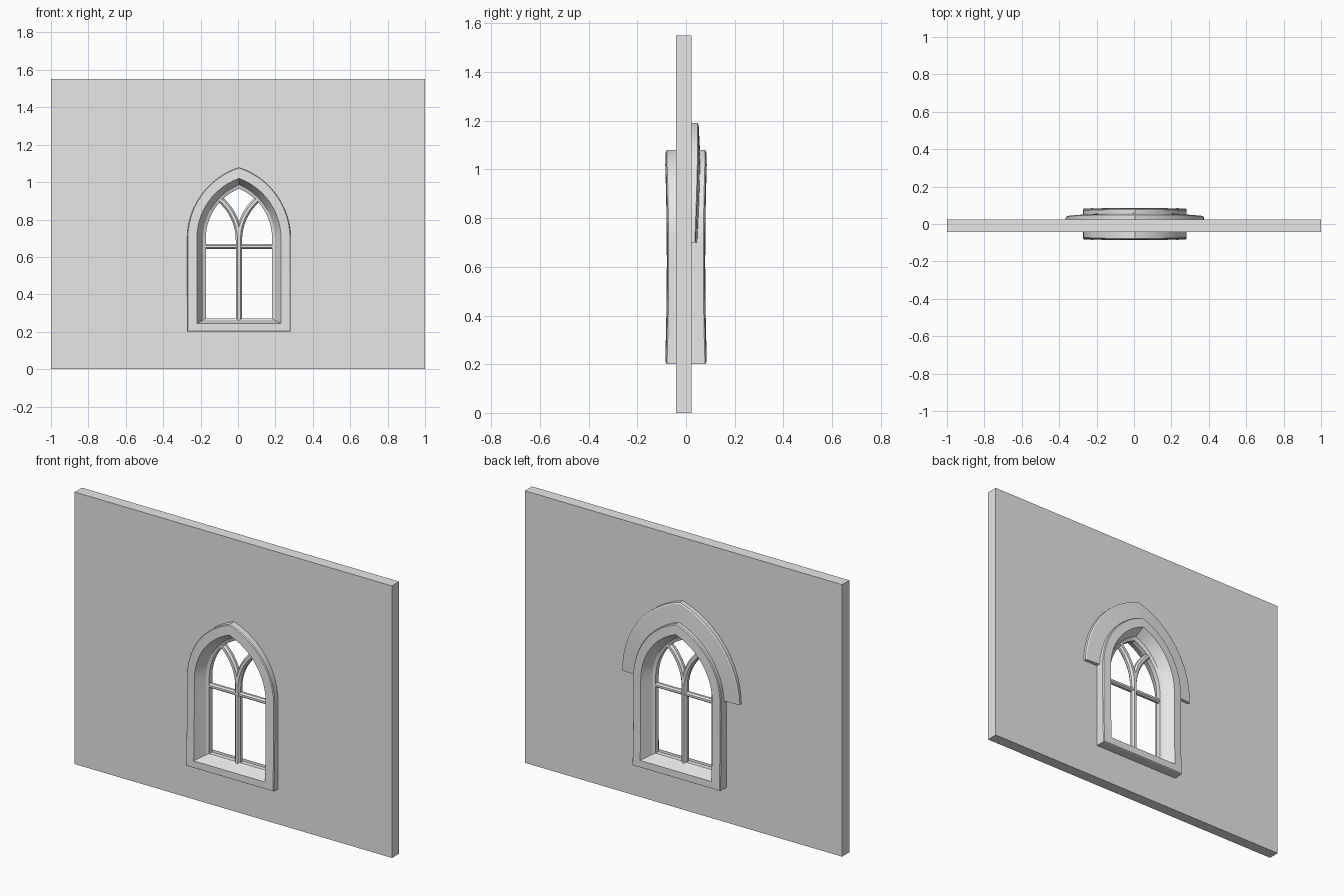
import bpy, bmesh, math
from mathutils import Vector

if "Cube" in bpy.data.objects:
    bpy.data.objects.remove(bpy.data.objects["Cube"], do_unlink=True)

CX = 0.005        # window centre line
SPRING = 0.70     # height where the arches begin
WALL_FRONT, WALL_BACK = -0.042, 0.023

stone = bpy.data.materials.new("grey_stone")
stone.use_nodes = True
stone.diffuse_color = (0.8, 0.8, 0.8, 1)
stone.node_tree.nodes["Principled BSDF"].inputs["Base Color"].default_value = (0.8, 0.8, 0.8, 1)


def finish(name, bm, smooth=True):
    bmesh.ops.recalc_face_normals(bm, faces=bm.faces)
    mesh = bpy.data.meshes.new(name)
    bm.to_mesh(mesh)
    bm.free()
    mesh.materials.append(stone)
    obj = bpy.data.objects.new(name, mesh)
    bpy.context.collection.objects.link(obj)
    if smooth:
        bpy.ops.object.select_all(action='DESELECT')
        obj.select_set(True)
        bpy.context.view_layer.objects.active = obj
        bpy.ops.object.shade_smooth_by_angle(angle=math.radians(28))
    return obj


def arch(half, top, bottom=None, steps=12, side=6):
    """Pointed arch outline in x, z, from lower left over the apex to lower right."""
    rise = top - SPRING
    radius = (half * half + rise * rise) / (2 * half)
    end = math.atan2(rise, radius - half)
    left = []
    if bottom is not None:
        left = [(-half, bottom + (SPRING - bottom) * i / side) for i in range(side)]
    for i in range(steps + 1):
        a = end * i / steps
        left.append((radius - half - radius * math.cos(a), SPRING + radius * math.sin(a)))
    left[-1] = (0, top)
    return left + [(-x, z) for x, z in reversed(left[:-1])]


def loft(name, rings, close_path, close_section):
    """Skin rings of equal length; each ring is a list of 3D points."""
    bm = bmesh.new()
    verts = [[bm.verts.new(p) for p in ring] for ring in rings]
    n, m = len(verts), len(verts[0])
    for i in range(n if close_path else n - 1):
        for j in range(m if close_section else m - 1):
            a, b = verts[i], verts[(i + 1) % n]
            k = (j + 1) % m
            bm.faces.new((a[j], a[k], b[k], b[j]))
    if not close_path:
        bm.faces.new(verts[0])
        bm.faces.new(verts[-1])
    if not close_section:
        bm.faces.new([v[0] for v in verts])
        bm.faces.new([v[-1] for v in verts])
    return finish(name, bm)


def bar(name, path, w, d):
    """Sweep a chamfered bar along a path in the x, z plane."""
    section = [(w, d * .4), (w * .45, d), (-w * .45, d), (-w, d * .4),
               (-w, -d * .4), (-w * .45, -d), (w * .45, -d), (w, -d * .4)]
    pts = [Vector(p) for p in path]
    rings = []
    for i, p in enumerate(pts):
        t = (pts[min(i + 1, len(pts) - 1)] - pts[max(i - 1, 0)]).normalized()
        rings.append([(CX + p.x + t.y * u, v, p.y - t.x * u) for u, v in section])
    return loft(name, rings, False, True)


# Wall with an arched opening
bm = bmesh.new()
outlines = [[(-1, 0), (1, 0), (1, 1.55), (-1, 1.55)],
            [(CX + x, z) for x, z in arch(0.25, 1.05, 0.22)]]
for outline in outlines:
    loop = [bm.verts.new((x, WALL_FRONT, z)) for x, z in outline]
    for i, v in enumerate(loop):
        bm.edges.new((v, loop[(i + 1) % len(loop)]))
bmesh.ops.triangle_fill(bm, use_beauty=True, edges=bm.edges[:], normal=(0, -1, 0))
extruded = bmesh.ops.extrude_face_region(bm, geom=bm.faces[:], use_keep_orig=True)["geom"]
bmesh.ops.translate(bm, vec=(0, WALL_BACK - WALL_FRONT, 0),
                    verts=[g for g in extruded if isinstance(g, bmesh.types.BMVert)])
finish("wall", bm, smooth=False)


# Window surround: bulging faces and splayed reveals on both sides
def swell(z):
    return 0.007 * min(1, ((z - 0.62) / 0.42) ** 2)


layers = [(0.277, 1.08, 0.20, 0.071), (0.273, 1.075, 0.203, 0.076),
          (0.225, 1.02, 0.243, 0.079), (0.192, 0.987, 0.262, 0.022),
          (0.177, 0.965, 0.27, 0.014)]
rings = []
for sign, order in ((-1, layers), (1, layers[::-1])):
    for half, top, bottom, depth in order:
        grow = 1 if depth > 0.05 else 0
        rings.append([(CX + x, sign * (depth + grow * swell(z)), z)
                      for x, z in arch(half, top, bottom)])
loft("window_surround", rings, True, True)

# Hood mould over the back of the window, thicker towards the apex
hood = [(0.37, 1.19, None), (0.37, 1.19, 0.036), (0.364, 1.184, 0.04),
        (0.27, 1.07, 0.046), (0.27, 1.07, None)]
rings = []
for half, top, depth in hood:
    rings.append([(CX + x,
                   WALL_BACK - 0.005 if depth is None
                   else depth + 0.012 * math.sin(math.pi / 2 * (z - SPRING) / (top - SPRING)), z)
                  for x, z in arch(half, top)])
loft("hood_mould", rings, True, False)

# Mullion, crossbar and the two curved tracery arms
bar("centre_mullion", [(0, 0.262), (0, 0.71)], 0.017, 0.02)
bar("crossbar", [(-0.185, 0.656), (0.185, 0.656)], 0.013, 0.016)
ARM_R = 0.287
for side, label in ((1, "left"), (-1, "right")):
    arm = []
    for i in range(11):
        a = math.radians(50) * i / 10
        arm.append((side * ARM_R * (1 - math.cos(a)), SPRING - 0.01 + ARM_R * math.sin(a)))
    bar(label + "_tracery_arm", arm, 0.017, 0.018)
